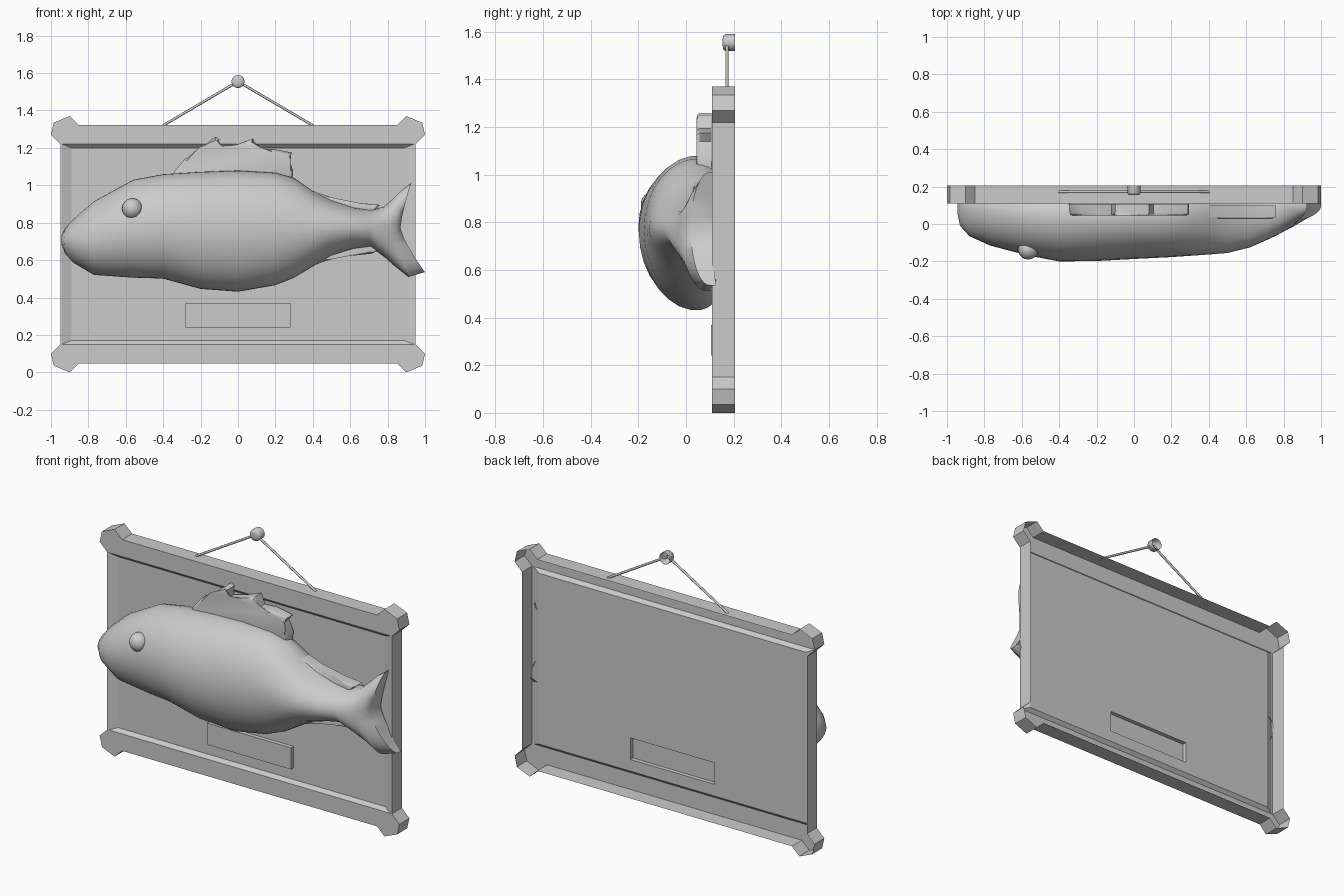
import bpy, bmesh, math
from mathutils import Vector

if "Cube" in bpy.data.objects:
    bpy.data.objects.remove(bpy.data.objects["Cube"])


def finish(name, bm, smooth=None):
    bmesh.ops.remove_doubles(bm, verts=bm.verts, dist=0.0005)
    bmesh.ops.recalc_face_normals(bm, faces=bm.faces)
    me = bpy.data.meshes.new(name)
    bm.to_mesh(me)
    bm.free()
    ob = bpy.data.objects.new(name, me)
    bpy.context.collection.objects.link(ob)
    if smooth:
        bpy.ops.object.select_all(action='DESELECT')
        ob.select_set(True)
        bpy.context.view_layer.objects.active = ob
        bpy.ops.object.shade_smooth_by_angle(angle=math.radians(smooth))
    return ob


def loft(bm, rings, closed):
    rows = [[bm.verts.new(p) for p in r] for r in rings]
    n = len(rows[0])
    for a, b in zip(rows, rows[1:]):
        for i in range(n if closed else n - 1):
            j = (i + 1) % n
            bm.faces.new((a[i], a[j], b[j], b[i]))
    return rows


# Board: open-backed shell with corner knobs, recessed panel, raised plate
MID = 0.685
CORNER = [(0.95, 0.535), (1.0, 0.585), (0.985, 0.65), (0.90, 0.685), (0.85, 0.637)]


def outline(y):
    pts = []
    for sx, sz, rev in ((1, 1, 0), (-1, 1, 1), (-1, -1, 0), (1, -1, 1)):
        seq = CORNER[::-1] if rev else CORNER
        pts += [(sx * x, y, MID + sz * z) for x, z in seq]
    return pts


def rect(x, z0, z1, y):
    return [p for p in ((x, y, z1), (-x, y, z1), (-x, y, z0), (x, y, z0)) for _ in range(5)]


bm = bmesh.new()
rows = loft(bm, [outline(0.205), outline(0.11),
                 rect(0.94, 0.15, 1.22, 0.11), rect(0.89, 0.17, 1.20, 0.13),
                 rect(0.28, 0.24, 0.37, 0.13), rect(0.28, 0.24, 0.37, 0.105)], True)
bm.faces.new([rows[-1][i] for i in (0, 5, 10, 15)])
finish("board", bm)

# Fish body: stations of top x, top z, bottom x, bottom z, middle x, front y
ST = [(-.945, .725, -.945, .69, -.945, .06), (-.925, .77, -.925, .635, -.93, -.01),
      (-.88, .82, -.88, .585, -.88, -.065), (-.77, .915, -.77, .52, -.77, -.115),
      (-.56, 1.03, -.56, .505, -.57, -.168), (-.4, 1.06, -.4, .50, -.4, -.2),
      (-.2, 1.073, -.2, .445, -.2, -.198), (0, 1.08, 0, .43, 0, -.187),
      (.2, 1.068, .2, .465, .2, -.177), (.3, 1.04, .3, .505, .3, -.17),
      (.4, .97, .4, .565, .4, -.163), (.5, .92, .5, .625, .5, -.155),
      (.62, .882, .62, .66, .62, -.125), (.71, .87, .71, .67, .7, -.09),
      (.78, .885, .79, .61, .765, -.06), (.83, .93, .84, .565, .81, -.035),
      (.875, .975, .91, .51, .845, -.015), (.925, 1.01, 1.0, .535, .868, .02),
      (.925, 1.01, 1.0, .535, .868, .12)]


def fish_ring(xt, zt, xb, zb, xm, yf, n=20):
    back = 0.125
    c = yf + (back - yf) * 0.75
    zc, h = (zt + zb) / 2, (zt - zb) / 2
    lim = math.radians(118)
    pts = []
    for i in range(n + 1):
        a = lim - 2 * lim * i / n
        s, k = math.sin(a), math.cos(a)
        y = c - (c - yf) * k if k > 0 else c + (back - c) * k / math.cos(lim)
        xe = xt if s > 0 else xb
        pts.append((xm + (xe - xm) * abs(s) ** 1.3, y, zc + h * s))
    return pts


bm = bmesh.new()
rows = loft(bm, [fish_ring(*s) for s in ST], False)
bm.faces.new(rows[0])
finish("fish_body", bm, 50)


# Fins: bevelled flat outlines
def fin(name, pts, y0, y1, bev):
    bm = bmesh.new()
    rows = loft(bm, [[(x, y, z) for x, z in pts] for y in (y0, y1)], True)
    front = bm.faces.new(rows[0])
    bm.faces.new(rows[1])
    bmesh.ops.bevel(bm, geom=list(front.edges), offset=bev, segments=2,
                    profile=0.5, affect='EDGES', clamp_overlap=True)
    finish(name, bm, 50)


fin("dorsal_fin", [(-.35, 1.03), (-.34, 1.075), (-.285, 1.14), (-.2, 1.19), (-.12, 1.26),
                   (-.10, 1.245), (-.105, 1.19), (-.015, 1.215), (.08, 1.25), (.105, 1.19),
                   (.18, 1.195), (.29, 1.175), (.265, 1.14), (.295, 1.08), (.29, 1.02)],
    0.045, 0.108, 0.015)
fin("upper_tail_fin", [(.40, .97), (.5, .935), (.65, .905), (.76, .895), (.7, .84), (.5, .86)],
    0.03, 0.10, 0.01)
fin("lower_tail_fin", [(.42, .575), (.5, .615), (.72, .635), (.76, .66), (.68, .70), (.5, .70)],
    0.03, 0.10, 0.01)

# Eye
bm = bmesh.new()
bmesh.ops.create_uvsphere(bm, u_segments=20, v_segments=12, radius=0.055)
bmesh.ops.translate(bm, verts=bm.verts, vec=(-0.565, -0.135, 0.875))
finish("eye", bm, 60)

# Hanging nail: open-backed knob
bm = bmesh.new()
prof = [(0.035, 0.205), (0.035, 0.165), (0.03, 0.157), (0.015, 0.154)]
rows = loft(bm, [[(r * math.cos(i * math.tau / 16), y, 1.555 + r * math.sin(i * math.tau / 16))
                  for i in range(16)] for r, y in prof], True)
bm.faces.new(rows[-1])
finish("nail", bm, 60)

# Cords
for side, s in (("left", -1), ("right", 1)):
    a, b = Vector((s * 0.40, 0.172, 1.32)), Vector((0, 0.172, 1.555))
    bm = bmesh.new()
    bmesh.ops.create_cone(bm, cap_ends=True, segments=8, radius1=0.007, radius2=0.007,
                          depth=(b - a).length)
    bm.transform((b - a).to_track_quat('Z', 'Y').to_matrix().to_4x4())
    bmesh.ops.translate(bm, verts=bm.verts, vec=(a + b) / 2)
    finish(side + "_cord", bm, 50)
